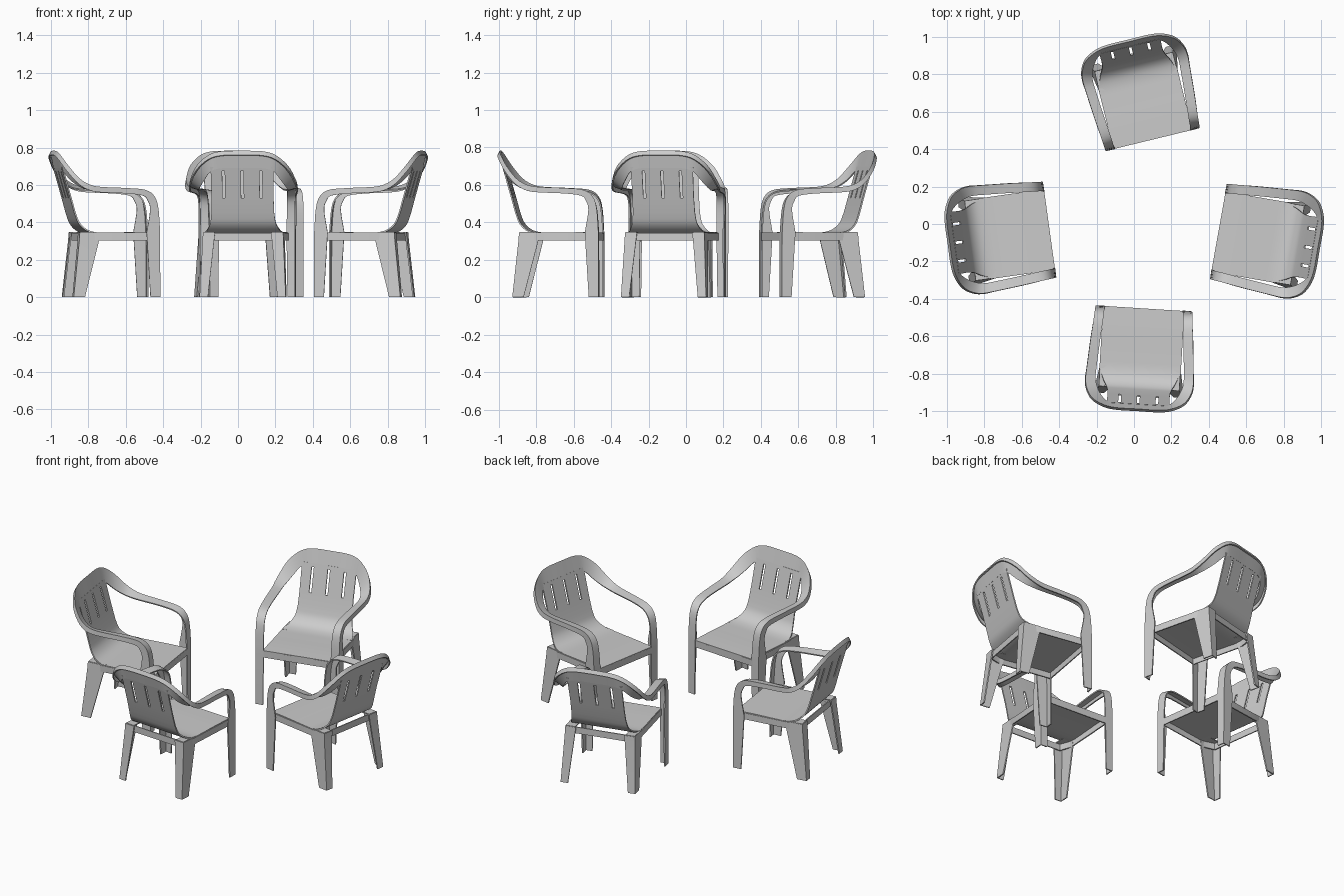
import bpy
from math import radians
from mathutils import Vector, Matrix

if "Cube" in bpy.data.objects:
    bpy.data.objects.remove(bpy.data.objects["Cube"])


def smooth_path(pts, steps=4):
    """Catmull-Rom subdivision of a point list."""
    p = [Vector(q) for q in pts]
    p = [2 * p[0] - p[1]] + p + [2 * p[-1] - p[-2]]
    out = []
    for i in range(1, len(p) - 2):
        a, b, c, d = p[i - 1:i + 3]
        for s in range(steps):
            t = s / steps
            out.append(0.5 * (2 * b + (c - a) * t + (2 * a - 5 * b + 4 * c - d) * t * t
                              + (3 * b - a - 3 * c + d) * t ** 3))
    return out + [p[-2]]


def sheet(name, rows, thick, mirror=False, skip=lambda r, c: False):
    """Loft rows of points into a thin shell."""
    n = len(rows[0])
    faces = [(r * n + c, r * n + c + 1, (r + 1) * n + c + 1, (r + 1) * n + c)
             for r in range(len(rows) - 1) for c in range(n - 1) if not skip(r, c)]
    me = bpy.data.meshes.new(name)
    me.from_pydata([tuple(v) for row in rows for v in row], [], faces)
    ob = bpy.data.objects.new(name, me)
    bpy.context.collection.objects.link(ob)
    if mirror:
        m = ob.modifiers.new("mirror", 'MIRROR')
        m.use_clip = True
    s = ob.modifiers.new("thickness", 'SOLIDIFY')
    s.thickness, s.offset = thick, 0
    bpy.ops.object.select_all(action='DESELECT')
    ob.select_set(True)
    bpy.context.view_layer.objects.active = ob
    bpy.ops.object.convert(target='MESH')
    bpy.ops.object.shade_smooth_by_angle(angle=radians(35))
    return ob


# Seat and back panel: side profile (half width, y, z), with three slots
profile = [(.214, 0, .342), (.214, .12, .343), (.214, .25, .341), (.212, .33, .342),
           (.196, .385, .357), (.176, .425, .395), (.168, .447, .45)]
rows_p = smooth_path(profile) + [Vector((.166, .469, .53)), Vector((.168, .51, .675)),
                                 Vector((.172, .516, .697))]
slot_row = len(rows_p) - 3
cols = [-.107, -.093, -.007, .007, .093, .107]
panel = sheet("seat_and_back_panel",
              [[(x, p.y, p.z) for x in [-p.x] + cols + [p.x]] for p in rows_p], .008,
              skip=lambda r, c: r == slot_row and c in (1, 3, 5))

# Seat apron
rim = [(.214, 0), (.214, .34), (.185, .41), (-.185, .41), (-.214, .34), (-.214, 0), (.214, 0)]
apron = sheet("seat_apron", [[(x, y + .003, .342), (x, y + .003, .302)] for x, y in rim], .008)

# Back arch, arms and front legs: one continuous channel of three rails
outer = [(0, .538, .779), (.11, .538, .776), (.18, .527, .755), (.243, .495, .70),
         (.276, .445, .637), (.286, .395, .603), (.283, .33, .587), (.272, .18, .58),
         (.263, .08, .57), (.259, .032, .535), (.257, .012, .47), (.256, .003, .345)]
inner = [(0, .515, .69), (.11, .515, .69), (.168, .508, .672), (.205, .472, .625),
         (.228, .427, .592), (.237, .385, .578), (.235, .33, .573), (.224, .18, .571),
         (.216, .085, .561), (.212, .036, .53), (.21, .014, .47), (.207, .003, .345)]
lips = [(0, .008, -.02), (0, .008, -.02), (.002, .008, -.022), (.003, .006, -.026),
        (.003, .003, -.028), (.002, 0, -.028), (0, 0, -.026), (0, 0, -.026),
        (0, .012, -.028), (0, .035, -.02), (0, .042, -.005), (0, .07, 0)]
lip = [Vector(o) + Vector(d) for o, d in zip(outer, lips)]
rails = [smooth_path(r) for r in (inner, outer, lip)]
for r, foot in zip(rails, [(.212, .002, 0), (.254, .002, 0), (.254, .052, 0)]):
    r.append(Vector(foot))
frame = sheet("arch_arms_and_front_legs", list(zip(*rails)), .008, mirror=True)

# Rear legs: splayed angle section
rear = sheet("rear_legs",
             [[(.212, .315, .345), (.212, .425, .345), (.15, .425, .345)],
              [(.214, .325, .30), (.214, .428, .30), (.155, .428, .30)],
              [(.228, .402, 0), (.228, .46, 0), (.186, .46, 0)]], .008, mirror=True)

# Rear leg top caps
cap = sheet("rear_leg_caps", [[(.212, .315, .343), (.212, .425, .345)],
                              [(.155, .315, .341), (.155, .425, .345)]], .006, mirror=True)

# Four chairs around the centre: front edge midpoint and heading
places = [(.10, .452, 13.8), (.053, -.452, 176.5), (.452, -.04, -100), (-.452, -.03, 98)]
for part in (panel, apron, frame, rear, cap):
    for i, (x, y, a) in enumerate(places):
        ob = part if i == 0 else part.copy()
        if i:
            bpy.context.collection.objects.link(ob)
        ob.matrix_world = Matrix.Translation((x, y, 0)) @ Matrix.Rotation(radians(a), 4, 'Z')
